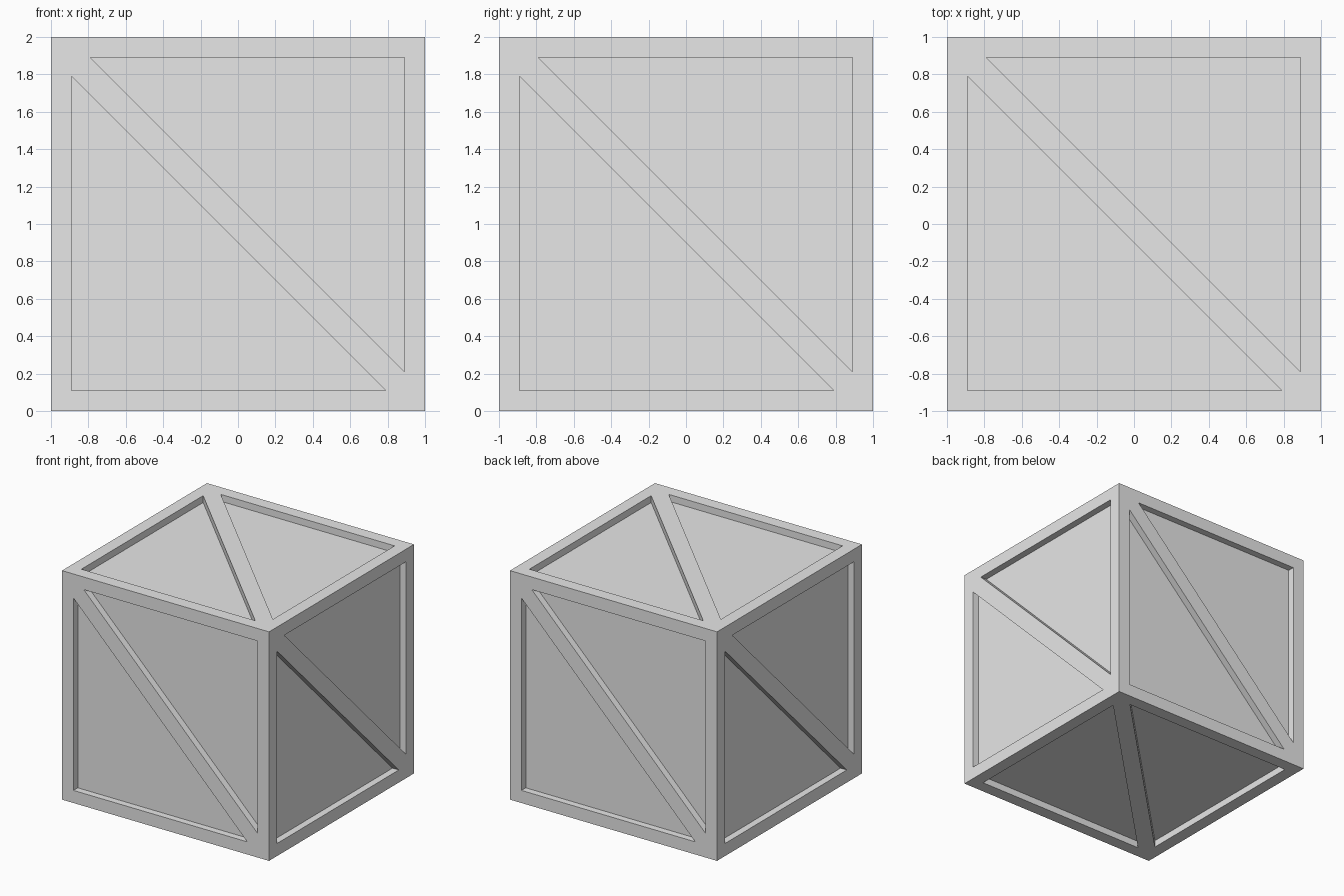
import bpy
import bmesh
from math import pi
from mathutils import Matrix, Vector

if "Cube" in bpy.data.objects:
    bpy.data.objects.remove(bpy.data.objects["Cube"], do_unlink=True)

DEPTH = 0.06   # how far the panels sit behind the frame
RIM = 0.89     # inner edge of the frame
TIP = 0.79     # where a panel meets the diagonal brace

grey = bpy.data.materials.new("plain grey")
grey.use_nodes = True
grey.diffuse_color = (0.8, 0.8, 0.8, 1)
grey.node_tree.nodes["Principled BSDF"].inputs["Base Color"].default_value = (0.8, 0.8, 0.8, 1)


def add_half_side(bm, matrix):
    """Half of one crate side: frame and brace edge, recess walls, sunken panel."""
    def ring(edge, tip, y):
        corners = [(-edge, y, tip), (-edge, y, -edge), (tip, y, -edge)]
        return [bm.verts.new(matrix @ Vector(c)) for c in corners]

    rings = [ring(1, 1, -1), ring(RIM, TIP, -1), ring(RIM, TIP, DEPTH - 1)]
    for outer, inner in zip(rings, rings[1:]):
        for i in range(3):
            j = (i + 1) % 3
            bm.faces.new((outer[i], outer[j], inner[j], inner[i]))
    bm.faces.new(rings[-1])


# Four walls, then the lid and the base
sides = [Matrix.Rotation(k * pi / 2, 4, 'Z') for k in range(4)]
sides += [Matrix.Rotation(a, 4, 'X') for a in (-pi / 2, pi / 2)]

bm = bmesh.new()
lift = Matrix.Translation((0, 0, 1))
for side in sides:
    for turn in (0, pi):
        add_half_side(bm, lift @ side @ Matrix.Rotation(turn, 4, 'Y'))
bmesh.ops.remove_doubles(bm, verts=bm.verts, dist=0.0001)
bmesh.ops.recalc_face_normals(bm, faces=bm.faces)

mesh = bpy.data.meshes.new("braced_crate")
bm.to_mesh(mesh)
bm.free()
mesh.materials.append(grey)
crate = bpy.data.objects.new("braced_crate", mesh)
bpy.context.collection.objects.link(crate)
